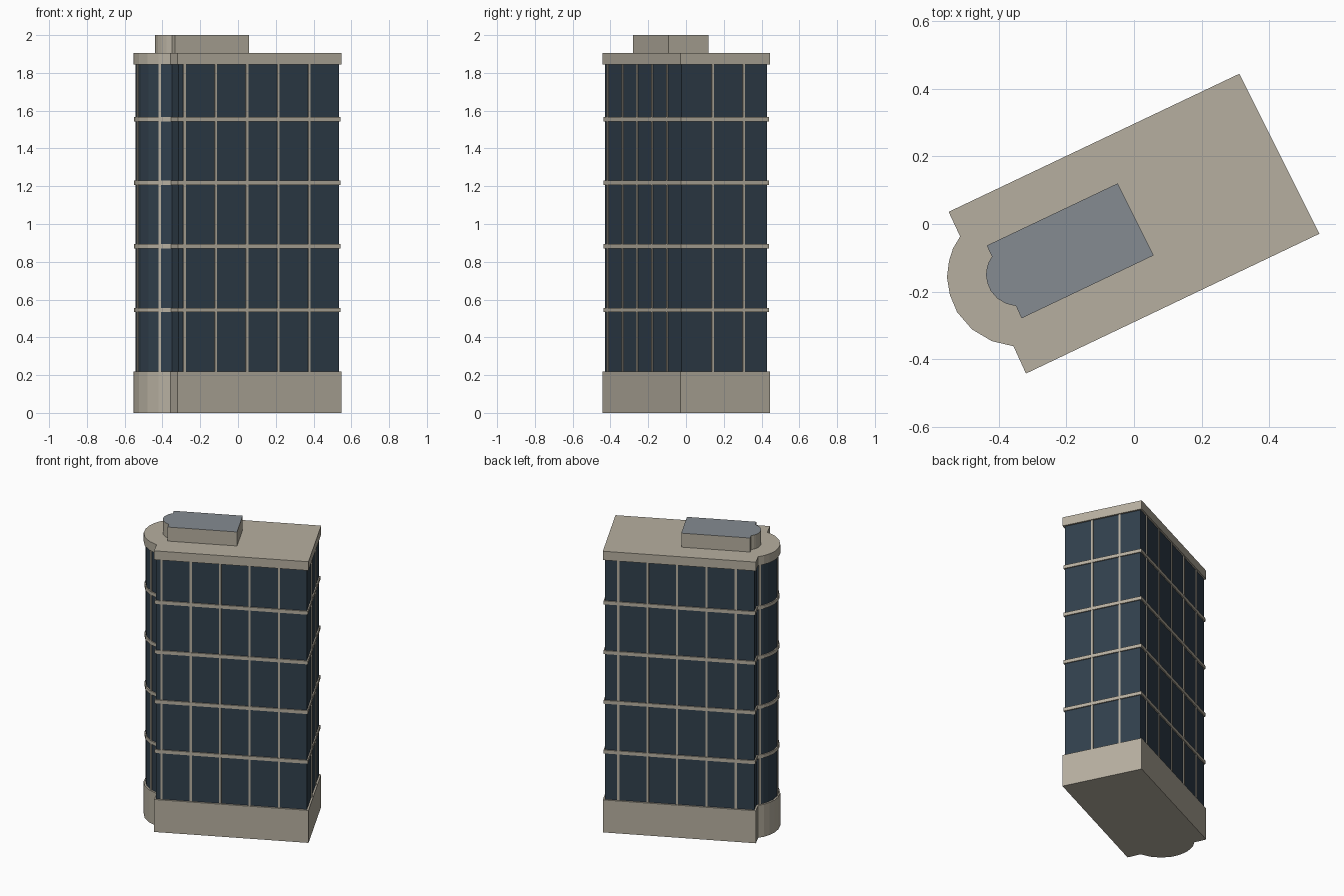
import bpy, bmesh, math
from mathutils import Vector

if "Cube" in bpy.data.objects:
    bpy.data.objects.remove(bpy.data.objects["Cube"])

# Footprint, counter-clockwise: front, right, back walls, notch, rounded bay, notch
D, C, B, A = (-0.32, -0.443), (0.549, -0.029), (0.312, 0.445), (-0.549, 0.036)
BAY = [(-0.515, -0.037), (-0.536, -0.072), (-0.548, -0.11), (-0.554, -0.158),
       (-0.545, -0.211), (-0.524, -0.261), (-0.48, -0.312), (-0.421, -0.347),
       (-0.357, -0.362)]
FOOT = [Vector(p) for p in [D, C, B, A] + BAY]


def material(name, rgb):
    m = bpy.data.materials.new(name)
    m.diffuse_color = (*rgb, 1)
    m.use_nodes = True
    m.node_tree.nodes["Principled BSDF"].inputs["Base Color"].default_value = m.diffuse_color
    return m


STONE = material("beige stone", (0.47, 0.43, 0.35))
GLASS = material("dark blue glass", (0.030, 0.050, 0.072))
ROOF = material("grey roof", (0.235, 0.26, 0.285))


def inset(poly, d):
    """Shrink a polygon by d with mitred corners."""
    out = []
    for i, p in enumerate(poly):
        a = (p - poly[i - 1]).normalized()
        b = (poly[(i + 1) % len(poly)] - p).normalized()
        n1, n2 = Vector((-a.y, a.x)), Vector((-b.y, b.x))
        out.append(p + (n1 + n2) * (d / (1 + n1.dot(n2))))
    return out


def finish(name, bm, mats):
    me = bpy.data.meshes.new(name)
    bm.normal_update()
    bm.to_mesh(me)
    bm.free()
    for m in mats:
        me.materials.append(m)
    ob = bpy.data.objects.new(name, me)
    bpy.context.collection.objects.link(ob)
    return ob


def add_prism(bm, poly, z0, z1):
    lo = [bm.verts.new((p.x, p.y, z0)) for p in poly]
    hi = [bm.verts.new((p.x, p.y, z1)) for p in poly]
    bm.faces.new(lo[::-1])
    top = bm.faces.new(hi)
    n = len(poly)
    for i in range(n):
        j = (i + 1) % n
        bm.faces.new((lo[i], lo[j], hi[j], hi[i]))
    return top


def prism(name, poly, z0, z1, mats):
    bm = bmesh.new()
    top = add_prism(bm, poly, z0, z1)
    top.material_index = len(mats) - 1
    return finish(name, bm, mats)


# Main masses
prism("base", FOOT, 0, 0.22, [STONE])
prism("glass_body", inset(FOOT, 0.0115), 0.21, 1.86, [GLASS])
prism("cornice", FOOT, 1.845, 1.905, [STONE])

# Rooftop penthouse: a smaller copy of the footprint with a grey top
pent = [p * 0.45 + Vector((-0.189, -0.08)) for p in FOOT]
prism("penthouse", pent, 1.9, 2.0, [STONE, ROOF])

# Floor bands
for i in range(4):
    z = 0.545 + i * 0.3367
    prism(f"floor_band_{i + 1}", inset(FOOT, 0.004), z - 0.0115, z + 0.0115, [STONE])


# Vertical mullions at given distances along each wall
def mullions(name, path, distances):
    bm = bmesh.new()
    for s in distances:
        for a, b in zip(path, path[1:]):
            length = (b - a).length
            if s <= length:
                break
            s -= length
        t = (b - a).normalized()
        n = Vector((t.y, -t.x))
        p = a + t * s
        w, out, back = t * 0.0065, n * -0.006, n * -0.02
        add_prism(bm, [p - w + out, p - w + back, p + w + back, p + w + out][::-1], 0.21, 1.85)
    bmesh.ops.recalc_face_normals(bm, faces=bm.faces)
    finish(name, bm, [STONE])


STEP = 0.183
mullions("front_mullions", FOOT[0:2], [0.045 + STEP * i for i in range(5)])
mullions("right_mullions", FOOT[1:3], [0.195, 0.195 + STEP])
mullions("back_mullions", FOOT[2:4], [0.095 + STEP * i for i in range(5)])
mullions("bay_mullions", FOOT[4:], [0.015, 0.195, 0.378])
